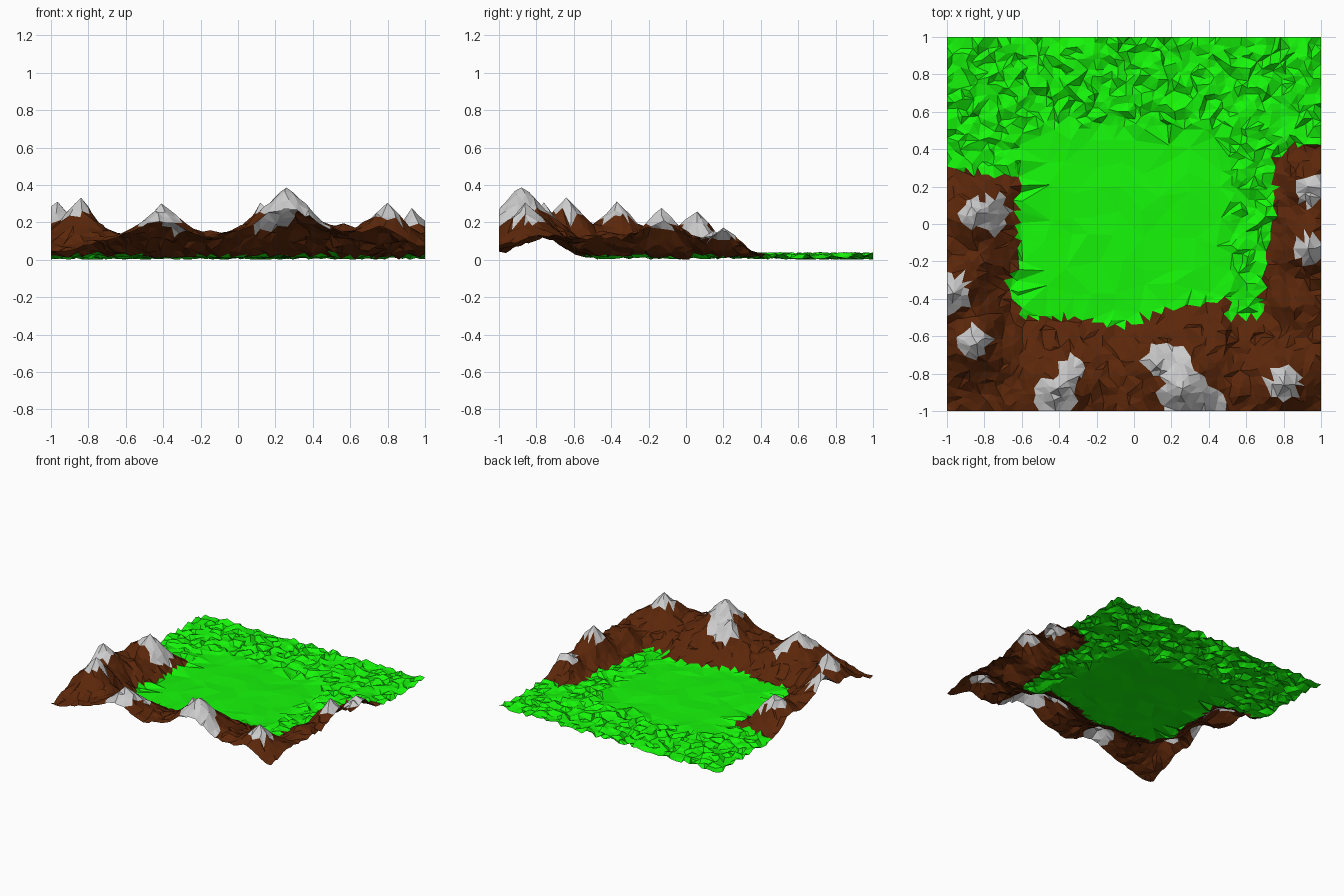
import bpy, math, random
from mathutils import Vector
from mathutils.geometry import delaunay_2d_cdt

if "Cube" in bpy.data.objects:
    bpy.data.objects.remove(bpy.data.objects["Cube"])

random.seed(7)

# summits: x, y, height, spread
PEAKS = [(-.41, -.88, .305, .15), (.26, -.88, .39, .20), (.12, -.76, .31, .11),
         (.80, -.86, .325, .15), (-.84, -.64, .34, .14), (-.965, -.37, .315, .14),
         (-.84, .06, .265, .13), (.93, -.13, .285, .11), (.93, .20, .19, .10)]
# lower brown shoulders between the summits
SHOULDERS = [(.55, -.90, .20, .15), (-.15, -.85, .155, .12), (.0, -.80, .18, .12),
             (-.80, -.22, .16, .11), (.85, -.45, .17, .13)]
# bare rock patches: x, y, radius
ROCK = [(-.42, -.92, .11), (-.33, -.77, .07), (.27, -.90, .13), (.20, -.75, .10),
        (.12, -.73, .08), (.40, -.95, .08), (.80, -.85, .09), (-.86, -.63, .09),
        (-.99, -.37, .11), (-.85, .06, .085), (-.74, .08, .075), (-.76, 0, .06),
        (.94, -.13, .08), (.94, .18, .085)]


def inside_hills(x, y):
    """Depth inside the U-shaped hill band (positive = hill)."""
    left = min(-.62 - x - .05 * math.exp(-((y + .32) / .07) ** 2), .28 - y + .1 * (-.85 - x))
    edge = -.50 - .04 * math.exp(-((x + .08) / .15) ** 2)
    if x < .5:
        edge += .10 * max(0, min(1, (x + .02) / .5))
    wave = .035 * math.sin((y + .12) * 6)
    right = min(x - .72 - wave, .42 - y, (x - .72) * .9 + .31 - y)
    return max(left, edge - y, right)


def is_meadow(x, y):
    return -.57 < x < .50 and -.54 < y < .50


def smooth(t):
    t = max(0, min(1, t))
    return t * t * (3 - 2 * t)


def height(x, y, summit=False):
    d = inside_hills(x, y)
    if d <= 0:
        if is_meadow(x, y):
            return random.uniform(.014, .026)
        return random.uniform(.004, .045)
    t = smooth((d + .03) / .28)
    base = .02 + .085 * t
    # the two front corners dip
    for cx, cz in ((-1, .04), (1, .035)):
        k = math.exp(-(math.hypot(x - cx, y + 1) / .2) ** 2)
        base += (cz - base) * k
    lift = 0
    for px, py, h, w in PEAKS + SHOULDERS:
        r = math.hypot(x - px, y - py)
        lift = max(lift, (h - .105) * math.exp(-(r / w) ** 1.35))
    z = base + lift * (1 if summit else smooth((d + .02) / .16))
    if summit:
        return z
    return z + random.uniform(-.013, .013)


# scattered points: dense on grass and hills, sparse on the meadow
N = 46
step = 2 / N
pts = [(p[0], p[1]) for p in PEAKS]
for i in range(N + 1):
    for j in range(N + 1):
        x, y = -1 + i * step, -1 + j * step
        sparse = is_meadow(x, y) and inside_hills(x, y) < -.03
        if sparse and (i % 3 or j % 3):
            continue
        amount = .42 * step * (2 if sparse else 1)
        if 0 < i < N:
            x += random.uniform(-amount, amount)
        if 0 < j < N:
            y += random.uniform(-amount, amount)
        if any(math.hypot(x - p[0], y - p[1]) < .03 for p in PEAKS):
            continue
        pts.append((x, y))

flat, _, tris, *_ = delaunay_2d_cdt([Vector(p) for p in pts], [], [], 0, 1e-6)
summits = [Vector(p[:2]) for p in PEAKS]
verts = [Vector((v.x, v.y, height(v.x, v.y, any((v - s).length < 1e-4 for s in summits))))
         for v in flat]
low = min(v.z for v in verts)
for v in verts:
    v.z -= low


def part_of(tri):
    c = sum((verts[k] for k in tri), Vector()) / 3
    if any(math.hypot(c.x - x, c.y - y) < r for x, y, r in ROCK):
        return "rocky_peaks"
    if inside_hills(c.x, c.y) > 0:
        return "hills"
    return "meadow" if is_meadow(c.x, c.y) else "grass"


def make_material(name, color):
    m = bpy.data.materials.new(name)
    m.diffuse_color = (*color, 1)
    m.use_nodes = True
    m.node_tree.nodes["Principled BSDF"].inputs["Base Color"].default_value = m.diffuse_color
    return m


green = make_material("green", (.008, .93, .003))
brown = make_material("brown", (.105, .020, .003))
grey = make_material("grey", (.53, .53, .53))
PARTS = {"grass": green, "meadow": green, "hills": brown, "rocky_peaks": grey}

# split the landscape into one object per ground type
groups = {name: [] for name in PARTS}
for tri in tris:
    groups[part_of(tri)].append(tri)
for name, faces in groups.items():
    used = sorted({k for f in faces for k in f})
    index = {k: n for n, k in enumerate(used)}
    mesh = bpy.data.meshes.new(name)
    mesh.from_pydata([verts[k] for k in used], [], [[index[k] for k in f] for f in faces])
    mesh.materials.append(PARTS[name])
    mesh.update()
    bpy.context.collection.objects.link(bpy.data.objects.new(name, mesh))
